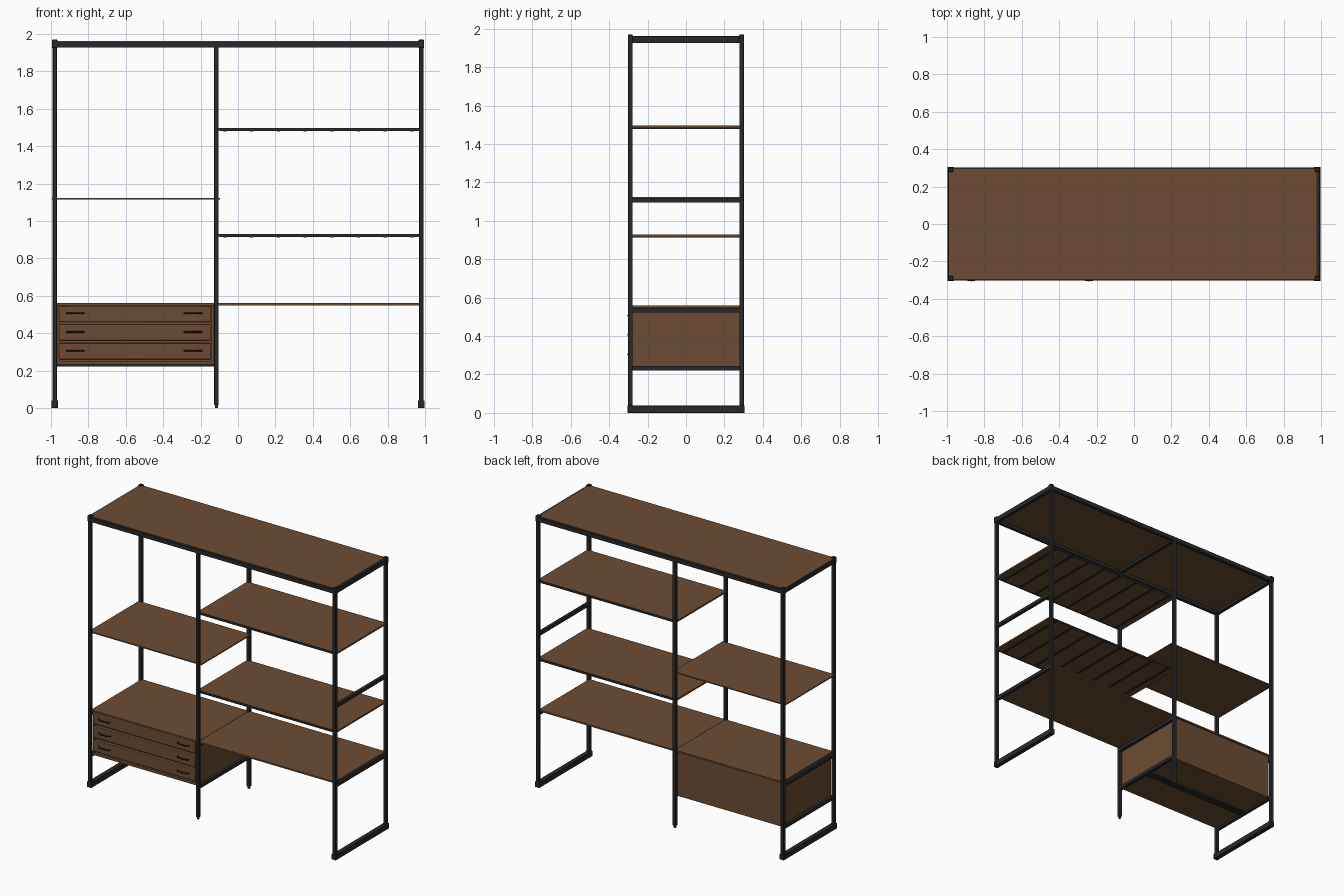
import bpy

cube = bpy.data.objects.get("Cube")
if cube:
    bpy.data.objects.remove(cube, do_unlink=True)


def material(name, rgb):
    m = bpy.data.materials.new(name)
    m.use_nodes = True
    m.diffuse_color = (*rgb, 1)
    m.node_tree.nodes["Principled BSDF"].inputs["Base Color"].default_value = (*rgb, 1)
    return m


WOOD = material("walnut_brown", (0.15, 0.073, 0.033))
METAL = material("dark_metal", (0.023, 0.022, 0.023))


def box(name, x, y, z, mat, bevel=0):
    """Box from (min, max) ranges on each axis."""
    bpy.ops.mesh.primitive_cube_add(size=1, location=[sum(r) / 2 for r in (x, y, z)])
    ob = bpy.context.object
    ob.name = name
    ob.scale = [r[1] - r[0] for r in (x, y, z)]
    bpy.ops.object.transform_apply(location=False, rotation=False, scale=True)
    ob.data.materials.append(mat)
    if bevel:
        mod = ob.modifiers.new("soft_edges", "BEVEL")
        mod.width = bevel
        mod.segments = 2
        bpy.ops.object.shade_smooth_by_angle()
    return ob


def around(c, half):
    return (c - half, c + half)


END, MID, DEPTH, R = 0.98, -0.115, 0.29, 0.012
INNER = (-DEPTH + R, DEPTH - R)

# Upright posts
for y, row in ((-DEPTH, "front"), (DEPTH, "back")):
    for x, col in ((-END, "right"), (END, "left")):
        box(f"{row}_{col}_post", around(x, R), around(y, R), (0.02, 1.97), METAL, 0.003)
        box(f"{row}_{col}_shoe", around(x, 0.017), around(y, 0.014), (0, 0.04), METAL, 0.002)
        box(f"{row}_{col}_cap", around(x, 0.015), around(y, 0.013), (1.925, 1.967), METAL, 0.002)
    box(f"{row}_middle_post", around(MID, R), around(y, R), (0.015, 1.93), METAL, 0.003)
    bpy.ops.mesh.primitive_cylinder_add(vertices=16, radius=0.009, depth=0.018,
                                        location=(MID, y, 0.009))
    foot = bpy.context.object
    foot.name = f"{row}_middle_foot"
    foot.data.materials.append(METAL)
    bpy.ops.object.shade_smooth_by_angle()
    # Long top rail
    box(f"{row}_top_rail", (-END, END), around(y, R), (1.927, 1.957), METAL)

# Floor runners and top end rails
for x, col in ((-END, "right"), (END, "left")):
    box(f"{col}_floor_runner", around(x, 0.016), (-0.304, 0.304), (0, 0.038), METAL, 0.002)
    box(f"{col}_top_rail", around(x, R), INNER, (1.927, 1.96), METAL)
box("middle_top_rail", around(MID, R), INNER, (1.93, 1.954), METAL)

# Cross bars between posts
for x, z, name in ((END, 1.108, "left_side_bar"), (END, 0.535, "left_desk_bar"),
                   (MID, 0.535, "middle_desk_bar"), (-END, 0.535, "right_desk_bar"),
                   (MID, 0.232, "middle_cabinet_bar"), (-END, 0.232, "right_cabinet_bar")):
    box(name, around(x, 0.011), INNER, around(z, R), METAL)

# Top panel, desk and single shelf
box("top_panel", (-0.99, 0.976), (-0.294, 0.294), (1.95, 1.963), WOOD)
box("cabinet_top", (-0.975, MID), (-0.29, 0.29), (0.549, 0.56), WOOD)
box("desk_panel", (MID + 0.002, 0.978), (-0.29, 0.29), (0.549, 0.56), WOOD)
box("single_shelf", (-0.995, -0.095), (-0.285, 0.285), (1.115, 1.123), WOOD)

# Slatted shelves
SLATS = 8
for z, level in ((1.49, "upper"), (0.923, "lower")):
    box(f"{level}_shelf", (-0.125, 0.99), (-0.283, 0.283), (z - 0.006, z + 0.006), WOOD)
    for y, row in ((-0.284, "front"), (0.284, "back")):
        box(f"{level}_shelf_{row}_lip", (-0.1, 0.965), around(y, 0.003),
            (z - 0.01, z + 0.005), METAL)
    for i in range(SLATS):
        x = -0.07 + i * 1.0 / (SLATS - 1)
        box(f"{level}_shelf_slat_{i + 1}", around(x, 0.008), (-0.28, 0.28),
            (z - 0.011, z - 0.005), METAL)

# Drawer cabinet carcass
box("cabinet_right_side", (-0.967, -0.952), (-0.28, 0.275), (0.235, 0.525), WOOD)
box("cabinet_left_side", (-0.145, -0.125), (-0.28, 0.275), (0.235, 0.549), WOOD)
box("cabinet_back", (-0.967, -0.125), (0.265, 0.28), (0.228, 0.549), WOOD)
box("cabinet_bottom", (-0.967, -0.125), (-0.28, 0.275), (0.232, 0.25), WOOD)
box("cabinet_front_corner", (-0.967, -0.958), (-0.28, -0.26), (0.235, 0.549), WOOD)
box("cabinet_core", (-0.952, -0.145), (-0.255, 0.265), (0.25, 0.545), WOOD)
box("cabinet_bottom_rail", (-0.967, -0.125), around(0.0, 0.025), (0.222, 0.233), METAL)

# Drawers with bow handles
for i in range(3):
    z = 0.303 + i * 0.1
    box(f"drawer_front_{i + 1}", (-0.957, -0.146), (-0.283, -0.255),
        around(z, 0.043), WOOD, 0.004)
    for x, col in ((-0.87, "right"), (-0.24, "left")):
        curve = bpy.data.curves.new(f"drawer_{i + 1}_{col}_handle", "CURVE")
        curve.dimensions = "3D"
        curve.bevel_depth = 0.0045
        curve.bevel_resolution = 2
        curve.use_fill_caps = True
        path = ((-0.048, -0.28), (-0.036, -0.297), (0, -0.302), (0.036, -0.297), (0.048, -0.28))
        spline = curve.splines.new("POLY")
        spline.points.add(len(path) - 1)
        for p, (dx, y) in zip(spline.points, path):
            p.co = (x + dx, y, z + 0.003, 1)
        curve.materials.append(METAL)
        bpy.context.collection.objects.link(bpy.data.objects.new(curve.name, curve))
